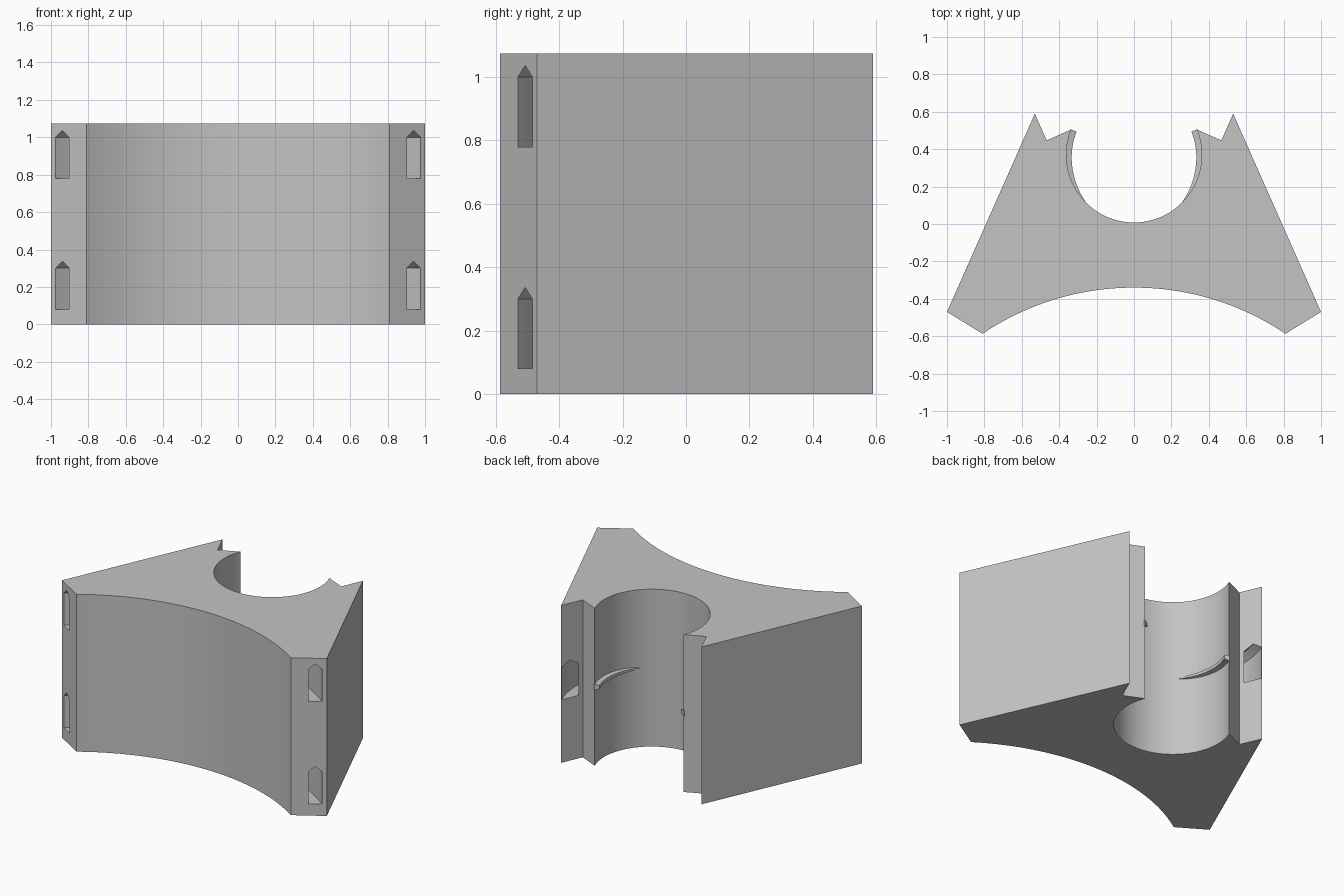
import bpy, bmesh
from math import sin, cos, radians, hypot, atan2, degrees

if "Cube" in bpy.data.objects:
    bpy.data.objects.remove(bpy.data.objects["Cube"], do_unlink=True)

HEIGHT = 1.075
BORE_Y, BORE_R = 0.37, 0.362                      # round seat
FRONT_X, FRONT_Y, FRONT_TOP = 0.81, -0.587, -0.34   # hollow front face
rise = FRONT_TOP - FRONT_Y
FRONT_R = (FRONT_X ** 2 + rise ** 2) / (2 * rise)
FRONT_C = FRONT_TOP - FRONT_R

grey = bpy.data.materials.new("mid grey")
grey.use_nodes = True
colour = (0.55, 0.55, 0.55, 1)
grey.diffuse_color = colour
grey.node_tree.nodes["Principled BSDF"].inputs["Base Color"].default_value = colour


def arc(cy, r, start, end, steps):
    """Points on an arc centred on x = 0, angles in degrees."""
    angles = [radians(start + (end - start) * i / steps) for i in range(steps + 1)]
    return [(r * cos(a), cy + r * sin(a)) for a in angles]


def finish(bm, name):
    bmesh.ops.recalc_face_normals(bm, faces=bm.faces)
    mesh = bpy.data.meshes.new(name)
    bm.to_mesh(mesh)
    bm.free()
    mesh.materials.append(grey)
    obj = bpy.data.objects.new(name, mesh)
    bpy.context.collection.objects.link(obj)
    return obj


def sweep(name, cy, section, start, end, steps, closed=False):
    """Sweep a (radius, z) section about a vertical axis; section(t) may vary."""
    bm = bmesh.new()
    rings = []
    for i in range(steps if closed else steps + 1):
        t = i / steps
        a = radians(start + (end - start) * t)
        rings.append([bm.verts.new((r * cos(a), cy + r * sin(a), z)) for r, z in section(t)])
    pairs = list(zip(rings, rings[1:])) + ([(rings[-1], rings[0])] if closed else [])
    n = len(rings[0])
    for p, q in pairs:
        for k in range(n):
            m = (k + 1) % n
            bm.faces.new((p[k], p[m], q[m], q[k]))
    if not closed:
        bm.faces.new(rings[0])
        bm.faces.new(rings[-1])
    return finish(bm, name)


def channel_section(inner, outer, z):
    """Upright slot with a pitched roof."""
    shoulder = z + 0.22
    pts = [(inner, z), (outer, z), (outer, shoulder),
           ((inner + outer) / 2, shoulder + 0.037), (inner, shoulder)]
    return lambda t: pts


# Block outline: hollow front, splayed sides, notched rear arms, round seat
half = degrees(atan2(FRONT_X, FRONT_Y - FRONT_C))
outline = arc(FRONT_C, FRONT_R, 90 + half, 90 - half, 48)
side = [(1, -0.47), (0.53, 0.59), (0.467, 0.447)]
outline += side
outline += arc(BORE_Y, BORE_R, 22, -202, 64)
outline += [(-x, y) for x, y in reversed(side)]

bm = bmesh.new()
base = bm.faces.new([bm.verts.new((x, y, 0)) for x, y in outline])
top = bmesh.ops.extrude_face_region(bm, geom=[base])
bmesh.ops.translate(bm, vec=(0, 0, HEIGHT),
                    verts=[v for v in top["geom"] if isinstance(v, bmesh.types.BMVert)])
block = finish(bm, "clamp_block")

# Curved strap channels: two follow the front, one circles the seat
mid = hypot(0.94, -0.508 - FRONT_C)
cutters = [sweep("front_channel_cutter", FRONT_C,
                 channel_section(mid - 0.04, mid + 0.04, z), 45, 135, 64)
           for z in (0.08, 0.78)]
cutters.append(sweep("seat_channel_cutter", BORE_Y,
                     channel_section(0.491, 0.571, 0.43), 0, 360, 96, closed=True))
for cutter in cutters:
    cutter.hide_render = True
    cutter.hide_set(True)
    mod = block.modifiers.new(cutter.name, "BOOLEAN")
    mod.operation = "DIFFERENCE"
    mod.solver = "EXACT"
    mod.object = cutter

# Apply the cuts, then drop the cutters
bpy.context.view_layer.update()
graph = bpy.context.evaluated_depsgraph_get()
cut_mesh = bpy.data.meshes.new_from_object(block.evaluated_get(graph))
block.modifiers.clear()
block.data = cut_mesh
for cutter in cutters:
    bpy.data.objects.remove(cutter, do_unlink=True)


# Tapered snap ridges inside the seat, fading out towards its floor
def ridge_section(t):
    depth = 0.031 * (1 - t ** 2.5)
    r = BORE_R + 0.004
    tall = 0.008 + 0.4 * depth
    inner = BORE_R - depth
    z = HEIGHT / 2
    return [(r, z - tall), (inner, z - tall * 0.6), (inner, z + tall * 0.6), (r, z + tall)]


ridges = [sweep("left_ridge", BORE_Y, ridge_section, 22, -45, 24),
          sweep("right_ridge", BORE_Y, ridge_section, 158, 225, 24)]

# Smooth the curves, keep the corners crisp
for obj in [block] + ridges:
    bpy.ops.object.select_all(action="DESELECT")
    obj.select_set(True)
    bpy.context.view_layer.objects.active = obj
    bpy.ops.object.shade_smooth_by_angle(angle=radians(25))
